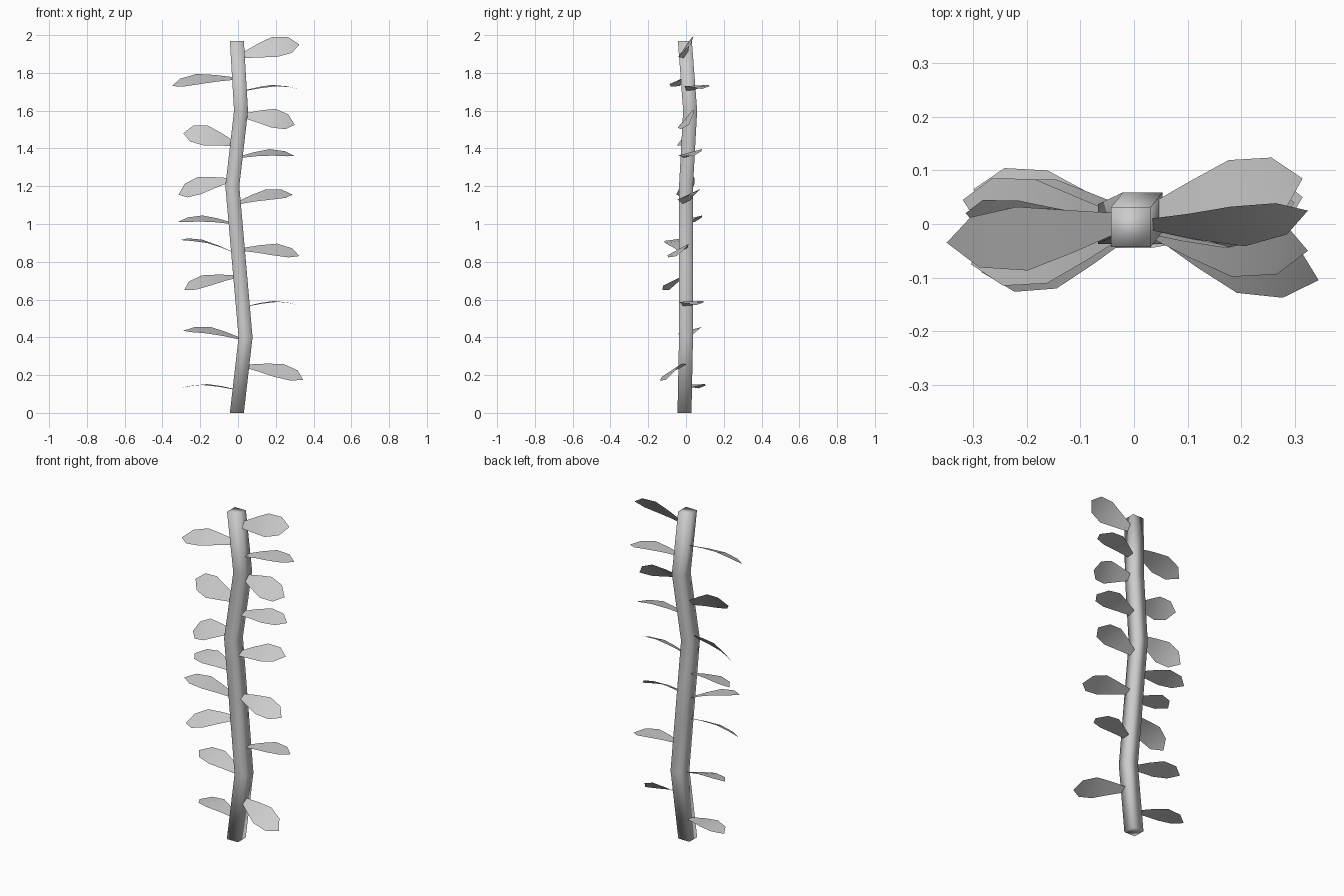
import bpy
from math import radians, sin, cos
from mathutils import Vector

if "Cube" in bpy.data.objects:
    bpy.data.objects.remove(bpy.data.objects["Cube"])

def make_object(name, verts, faces, smooth=False):
    me = bpy.data.meshes.new(name)
    me.from_pydata(verts, [], faces)
    me.update()
    ob = bpy.data.objects.new(name, me)
    bpy.context.collection.objects.link(ob)
    for p in me.polygons:
        p.use_smooth = smooth
    return ob

# Stem: square section swept through a gently wandering path
PATH = [Vector(p) for p in [(-.006, -.008, 0), (.04, 0, .4), (.005, 0, .8),
                            (-.03, 0, 1.2), (.016, .022, 1.6), (-.006, -.006, 1.97)]]
H = .037
verts = [p + Vector((sx * H, sy * H, 0)) for p in PATH
         for sx, sy in ((-1, -1), (1, -1), (1, 1), (-1, 1))]
faces = [(4*i + j, 4*i + (j+1) % 4, 4*i + 4 + (j+1) % 4, 4*i + 4 + j)
         for i in range(len(PATH) - 1) for j in range(4)]
n = len(verts)
faces += [(3, 2, 1, 0), (n-4, n-3, n-2, n-1)]
make_object("stem", verts, faces, True)

def stem_at(z):
    for a, b in zip(PATH, PATH[1:]):
        if z <= b.z:
            return a.lerp(b, (z - a.z) / (b.z - a.z))
    return PATH[-1].copy()

# Leaf: (position along, half width, arch height) stations, then a pointed tip
STATIONS = [(0, .01, 0), (.34, .043, .017), (.6, .066, .024), (.85, .052, .014)]

def leaf(name, tip, z_base, roll):
    tip = Vector(tip)
    base = stem_at(z_base)
    d = tip - base
    across = Vector((0, 0, 1)).cross(d).normalized()
    if across.y < 0:
        across.negate()
    up = d.cross(across).normalized()
    if up.z < 0:
        up.negate()
    r = radians(roll)
    w = across * cos(r) + up * sin(r)
    nrm = up * cos(r) - across * sin(r)
    vs = []
    for s, hw, arch in STATIONS:
        c = base + d * s + nrm * arch
        vs += [c - w * hw, c + w * hw]
    vs.append(tip)
    fs = [(0, 2, 3, 1), (2, 4, 5, 3), (4, 6, 7, 5), (6, 8, 7)]
    if d.x < 0:
        fs = [f[::-1] for f in fs]
    make_object(name, vs, fs, True)

# tip position, height of attachment, roll in degrees
RIGHT = [((.325, .025, 1.95), 1.885, 55), ((.315, .085, 1.715), 1.70, 3),
         ((.30, .015, 1.525), 1.575, 50), ((.30, .04, 1.36), 1.35, 15),
         ((.29, .04, 1.155), 1.105, 25), ((.325, -.05, .83), .865, 28),
         ((.315, .05, .57), .56, 2), ((.345, -.105, .175), .25, 32)]
LEFT = [((-.35, -.035, 1.73), 1.77, 24), ((-.29, .01, 1.48), 1.42, 55),
        ((-.315, .02, 1.155), 1.235, 45), ((-.32, .045, 1.01), 1.0, 14),
        ((-.305, -.075, .915), .84, 8), ((-.285, -.09, .65), .725, 25),
        ((-.29, .045, .435), .385, 15), ((-.30, .065, .13), .12, 2)]
for side, data in (("right", RIGHT), ("left", LEFT)):
    for i, args in enumerate(data, 1):
        leaf(f"leaf_{side}_{i}", *args)
